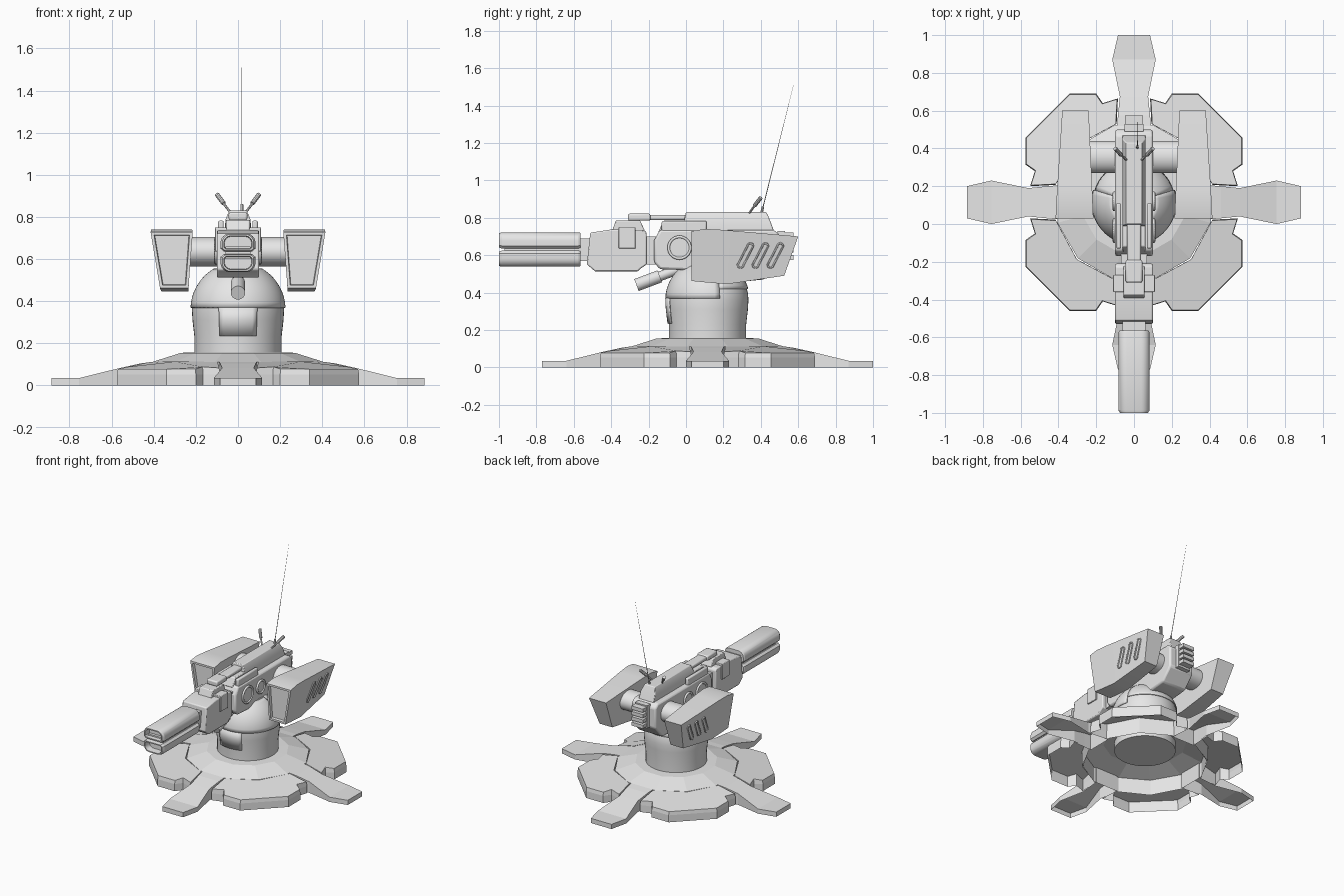
import bpy, bmesh
from math import sin, cos, pi, radians
from mathutils import Vector, Matrix

if "Cube" in bpy.data.objects:
    bpy.data.objects.remove(bpy.data.objects["Cube"])

CY = 0.115  # pedestal centre along y
parts = []

grey = bpy.data.materials.new("light grey")
grey.use_nodes = True
grey.diffuse_color = (0.8, 0.8, 0.8, 1)
grey.node_tree.nodes["Principled BSDF"].inputs["Base Color"].default_value = (0.8, 0.8, 0.8, 1)


def finish(name, bm, bevel=0):
    bmesh.ops.recalc_face_normals(bm, faces=bm.faces[:])
    me = bpy.data.meshes.new(name)
    bm.to_mesh(me)
    bm.free()
    ob = bpy.data.objects.new(name, me)
    bpy.context.collection.objects.link(ob)
    me.materials.append(grey)
    if bevel:
        mod = ob.modifiers.new("bevel", "BEVEL")
        mod.width, mod.segments = bevel, 2
    parts.append(ob)
    return ob


def loft(name, sections, bevel=0, recess=None):
    """Skin equal-sized closed sections and cap both ends; recess sinks the first cap."""
    bm = bmesh.new()
    rings = [[bm.verts.new(p) for p in s] for s in sections]
    n = len(rings[0])
    for a, b in zip(rings, rings[1:]):
        for i in range(n):
            j = (i + 1) % n
            bm.faces.new((a[i], a[j], b[j], b[i]))
    cap = bm.faces.new(rings[0])
    bm.faces.new(rings[-1])
    bmesh.ops.recalc_face_normals(bm, faces=bm.faces[:])
    if recess:
        rim, depth = recess
        normal = cap.normal.copy()
        bmesh.ops.inset_region(bm, faces=[cap], thickness=rim, use_even_offset=True)
        bmesh.ops.inset_region(bm, faces=[cap], thickness=0.003, use_even_offset=True)
        bmesh.ops.translate(bm, verts=cap.verts[:], vec=-normal * depth)
    return finish(name, bm, bevel)


def place_hollow(ob, matrix):
    """Open the underside of a base part, then move it into place."""
    bm = bmesh.new()
    bm.from_mesh(ob.data)
    under = [f for f in bm.faces if f.normal.z < -0.9]
    bmesh.ops.delete(bm, geom=under, context="FACES")
    bm.transform(matrix)
    bm.to_mesh(ob.data)
    bm.free()


def prism(name, pts, axis, lo, hi, bevel=0):
    """Extrude a flat outline along one axis."""
    def place(p, t):
        v = list(p)
        v.insert(axis, t)
        return v
    return loft(name, [[place(p, t) for p in pts] for t in (lo, hi)], bevel)


def box(name, x0, x1, y0, y1, z0, z1, bevel=0):
    return prism(name, [(x0, y0), (x1, y0), (x1, y1), (x0, y1)], 2, z0, z1, bevel)


def rod(name, a, b, r0, r1=None, segs=16, squash=1):
    """Cylinder or cone between two points, optionally flattened in z."""
    a, b = Vector(a), Vector(b)
    bm = bmesh.new()
    bmesh.ops.create_cone(bm, cap_ends=True, segments=segs, radius1=r0,
                          radius2=r0 if r1 is None else r1, depth=(b - a).length)
    turn = Vector((0, 0, 1)).rotation_difference(b - a).to_matrix().to_4x4()
    bm.transform(Matrix.Translation((a + b) / 2) @ Matrix.Diagonal((1, 1, squash, 1)) @ turn)
    return finish(name, bm)


def lathe(name, profile, segs, start=0, arc=2 * pi):
    """Turn an (r, z) profile about the pedestal axis."""
    bm = bmesh.new()
    full = arc > 6.2
    cols = []
    for i in range(segs if full else segs + 1):
        t = start + arc * i / segs
        cols.append([bm.verts.new((r * cos(t), CY + r * sin(t), z)) for r, z in profile])
    for i in range(segs):
        a, b = cols[i], cols[(i + 1) % len(cols)]
        for k in range(len(profile) - 1):
            bm.faces.new((a[k], b[k], b[k + 1], a[k + 1]))
    bmesh.ops.remove_doubles(bm, verts=bm.verts[:], dist=0.0005)
    return finish(name, bm)


def loop_rim(name, points, radius):
    """Closed tube used as a raised rim."""
    cu = bpy.data.curves.new(name, "CURVE")
    cu.dimensions = "3D"
    cu.bevel_depth, cu.bevel_resolution = radius, 1
    sp = cu.splines.new("POLY")
    sp.points.add(len(points) - 1)
    for p, co in zip(sp.points, points):
        p.co = (*co, 1)
    sp.use_cyclic_u = True
    cu.materials.append(grey)
    ob = bpy.data.objects.new(name, cu)
    bpy.context.collection.objects.link(ob)


# Base: faceted hub, four legs and four sloping ground pads, all hollow underneath
lathe("base_hub", [(0.42, 0), (0.42, 0.112), (0.28, 0.155), (0.2, 0.157)], 12, radians(15))

LEG = [(0.40, 0.09, 0.113), (0.46, 0.085, 0.105), (0.56, 0.075, 0.083),
       (0.755, 0.115, 0.035), (0.885, 0.085, 0.035)]
PAD = [(0.092, 0.415), (0.085, 0.55), (0.165, 0.525), (0.2, 0.575), (0.34, 0.575)]
outline = PAD + [(y, x) for x, y in reversed(PAD)] + [(0.302, 0.302)]
top = [(0.33 + (x - 0.33) * 0.98, 0.33 + (y - 0.33) * 0.98) for x, y in outline]
pad_rings = [[(x, y, z) for x, y in outline] for z in (0, 0.052)]
pad_rings.append([(x, y, min(0.113, 0.113 - 0.22 * (max(x, y) - 0.41))) for x, y in top])
for i, side in enumerate(("left", "back", "right", "front")):
    spot = Matrix.Translation((0, CY, 0)) @ Matrix.Rotation(i * pi / 2, 4, "Z")
    place_hollow(loft(side + "_leg", [[(r, -w, 0), (r, w, 0), (r, w, z), (r, -w, z)]
                                      for r, w, z in LEG]), spot)
    place_hollow(loft(side + "_pad", pad_rings), spot)
flat_count = len(parts)

# Column with domed top and stepped armour shell
dome = [(0.219 * cos(a), 0.36 + 0.219 * sin(a)) for a in [k * pi / 20 for k in range(11)]]
lathe("column", [(0, 0.1), (0.207, 0.1), (0.207, 0.23), (0.216, 0.31)] + dome, 48)


def shell(low):
    angles = [low + k * (1.05 - low) / 9 for k in range(10)]
    return [(0.223 * cos(a), 0.36 + 0.223 * sin(a)) for a in angles]


for ob in (lathe("front_dome_armour", shell(0.04), 30, radians(163), radians(214)),
           lathe("rear_dome_armour", shell(0.27), 20, radians(17), radians(146)),
           lathe("front_armour_tab", [(0.211, 0.235), (0.22, 0.31), (0.223, 0.37)], 8,
                 radians(-114), radians(48))):
    mod = ob.modifiers.new("thickness", "SOLIDIFY")
    mod.thickness, mod.offset = 0.006, 0

# Turret body
prism("turret_body", [(-0.17, 0.56), (-0.17, 0.68), (-0.14, 0.735), (0.47, 0.735), (0.5, 0.71),
                      (0.5, 0.56), (0.42, 0.47), (0.26, 0.455), (0, 0.52), (-0.14, 0.525)],
      0, -0.1, 0.1, 0.012)
prism("upper_body", [(-0.15, 0.72), (-0.12, 0.785), (0.1, 0.785), (0.44, 0.76), (0.46, 0.72)],
      0, -0.06, 0.06, 0.006)
loft("top_rail", [[(-w, y0, z), (w, y0, z), (w, y1, z), (-w, y1, z)] for w, y0, y1, z in
                  ((0.062, -0.01, 0.47, 0.73), (0.06, -0.01, 0.45, 0.785), (0.042, 0, 0.43, 0.83))], 0.004)
box("rear_plate", -0.05, 0.05, 0.49, 0.53, 0.56, 0.73)
for k in range(4):
    z = 0.575 + k * 0.04
    box(f"rear_louvre_{k + 1}", -0.047, 0.047, 0.5, 0.575, z, z + 0.026)

# Main gun: neck, housing, clamp, breech and twin rounded barrels
box("neck_link", -0.07, 0.07, -0.23, -0.15, 0.55, 0.7)
prism("gun_housing", [(-0.53, 0.55), (-0.512, 0.72), (-0.4, 0.737), (-0.225, 0.735), (-0.21, 0.72),
                      (-0.21, 0.55), (-0.24, 0.53), (-0.26, 0.512), (-0.485, 0.512), (-0.505, 0.53)],
      0, -0.1, 0.1, 0.007)
box("housing_clamp", -0.11, 0.11, -0.36, -0.27, 0.635, 0.75, 0.004)
box("breech_link", -0.06, 0.06, -0.58, -0.5, 0.57, 0.69)
box("barrel_core", -0.06, 0.06, -0.97, -0.56, 0.6, 0.66)
half = [(0.068, 0.006), (0.083, 0.02)]
half += [(0.038 + 0.045 * cos(a), 0.047 + 0.045 * sin(a)) for a in [k * pi / 12 for k in range(7)]]
barrel = half + [(-x, z) for x, z in reversed(half)]
for name, flip in (("upper_barrel", 1), ("lower_barrel", -1)):
    rings = [[(x * s, y, 0.63 + flip * (0.049 + (z - 0.049) * s)) for x, z in barrel]
             for y, s in ((-1.0, 0.9), (-0.985, 1), (-0.575, 1), (-0.565, 0.93))]
    loft(name, rings, 0, (0.008, 0.05))

# Top gun and under-slung gun
box("top_gun_barrel", -0.036, 0.036, -0.2, 0.02, 0.788, 0.815, 0.008)
box("top_gun_muzzle", -0.044, 0.044, -0.31, -0.19, 0.784, 0.822, 0.009)
prism("top_gun_mount", [(-0.395, 0.73), (-0.375, 0.785), (-0.245, 0.785), (-0.22, 0.73)],
      0, -0.055, 0.055, 0.005)
rod("lower_gun_muzzle", (0, -0.265, 0.44), (0, -0.14, 0.487), 0.034, segs=24)
rod("lower_gun_barrel", (0, -0.15, 0.483), (0, -0.02, 0.532), 0.026)


# Outer pod surface, used to seat the vent slots
def outer_x(y, z):
    return 0.393 - 0.17 * (0.7 - z) - 0.06 * (y - 0.4)


# Paired parts: pods, axles, discs, shoulder fins, short aerials
POD = [(0.03, 0.215, 0.415, 0.728, 0.03, 0.235, 0.37, 0.462),  # top y, x, x, z; bottom y, x, x, z
       (0.1, 0.218, 0.412, 0.74, 0.1, 0.235, 0.368, 0.455),
       (0.2, 0.222, 0.406, 0.735, 0.22, 0.236, 0.363, 0.445),
       (0.6, 0.24, 0.38, 0.7, 0.525, 0.24, 0.345, 0.49)]
for side, s in (("left", 1), ("right", -1)):
    loft(side + "_pod", [[(s * a, ty, tz), (s * b, ty, tz), (s * d, by, bz), (s * c, by, bz)]
                         for ty, a, b, tz, by, c, d, bz in POD], 0, (0.014, 0.02))
    for k in range(3):
        yc, pts = 0.318 + k * 0.08, []
        for end in (1, -1):
            for j in range(5):
                a = (0 if end > 0 else pi) + j * pi / 4
                y = yc + end * 0.026 + 0.016 * cos(a)
                z = 0.598 + end * 0.05 + 0.016 * sin(a)
                pts.append((s * outer_x(y, z), y, z))
        loop_rim(f"{side}_pod_slot_{k + 1}", pts, 0.005)
    rod(side + "_axle", (s * 0.08, 0.355, 0.635), (s * 0.26, 0.355, 0.635), 0.085, segs=32, squash=0.83)
    for label, yc, r in (("front", -0.035, 0.058), ("rear", 0.12, 0.045)):
        rod(f"{side}_{label}_disc", (s * 0.09, yc, 0.64), (s * 0.106, yc, 0.64), r, segs=32)
        ring = [(s * 0.105, yc + r * cos(t * pi / 16), 0.64 + r * sin(t * pi / 16)) for t in range(32)]
        loop_rim(f"{side}_{label}_disc_rim", ring, 0.008)
    xs = sorted((s * 0.068, s * 0.094))
    box(side + "_shoulder_fin", *xs, -0.13, 0.11, 0.72, 0.783, 0.008)
    rod(side + "_aerial_stem", (s * 0.035, 0.335, 0.82), (s * 0.075, 0.372, 0.872), 0.006, segs=8)
    rod(side + "_aerial_tip", (s * 0.068, 0.366, 0.864), (s * 0.1, 0.4, 0.907), 0.011, segs=10)

# Long whip aerial
rod("whip_base", (0.018, 0.4, 0.81), (0.018, 0.412, 0.86), 0.007, segs=8)
rod("whip_aerial", (0.018, 0.41, 0.85), (0.018, 0.575, 1.51), 0.0025, 0.0005, segs=6)

# Smooth the round parts, keep hard edges and leave the base faceted
bpy.ops.object.select_all(action="DESELECT")
for ob in parts[flat_count:]:
    ob.select_set(True)
bpy.context.view_layer.objects.active = parts[-1]
bpy.ops.object.shade_smooth_by_angle(angle=radians(25))
